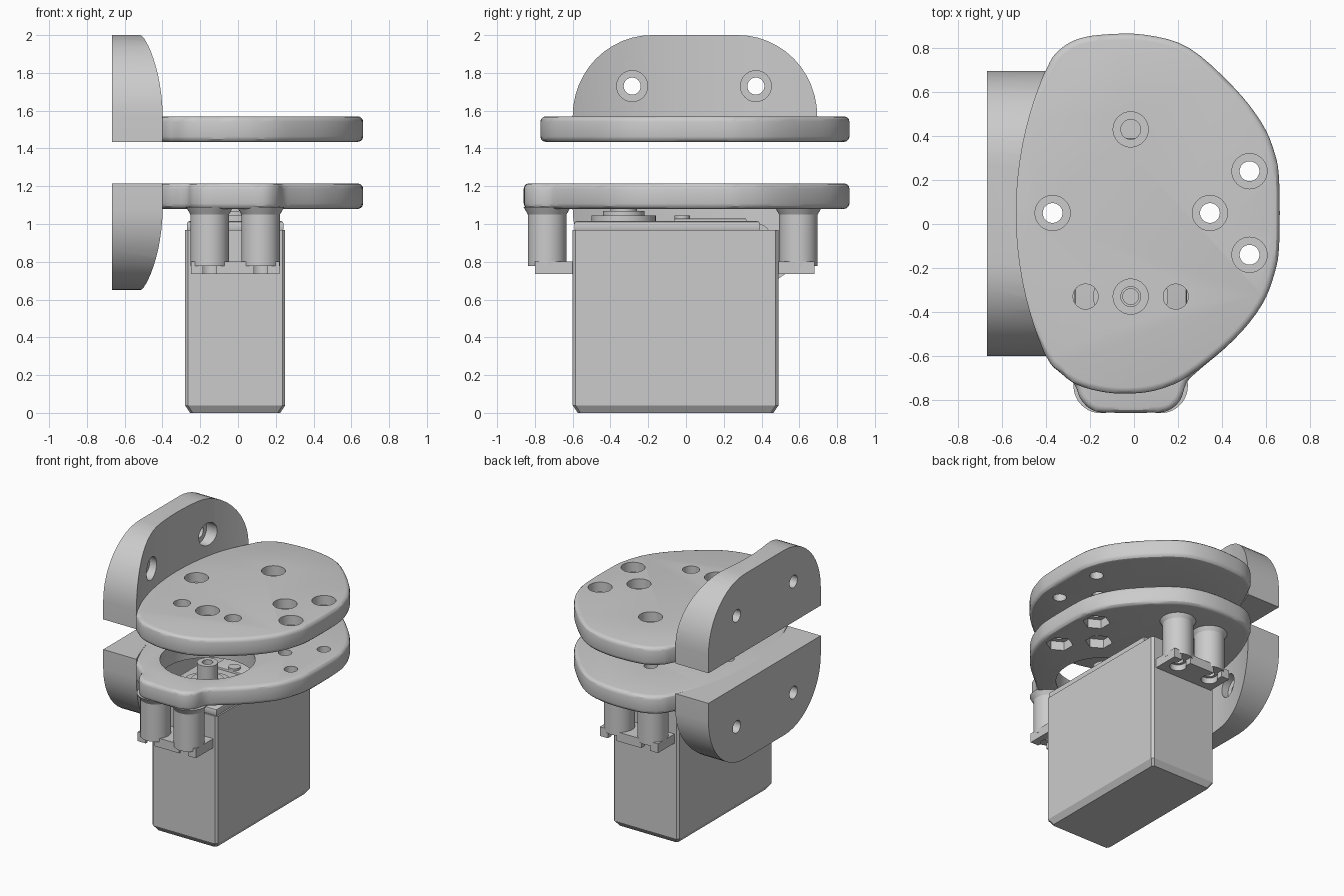
import bpy, bmesh
from math import pi, cos, sin, radians
from mathutils import Vector, Matrix

if "Cube" in bpy.data.objects:
    bpy.data.objects.remove(bpy.data.objects["Cube"])

CX = -0.015                       # x of the motor centre line
SHAFT_Y = -0.33


def finish(name, bm):
    bmesh.ops.recalc_face_normals(bm, faces=bm.faces)
    me = bpy.data.meshes.new(name)
    bm.to_mesh(me)
    bm.free()
    ob = bpy.data.objects.new(name, me)
    bpy.context.collection.objects.link(ob)
    return ob


def prism(name, pts, bevel=0.0, segs=3):
    """Extrude a closed loop, given as (bottom point, top point) pairs."""
    bm = bmesh.new()
    a = [bm.verts.new(p) for p, q in pts]
    b = [bm.verts.new(q) for p, q in pts]
    caps = [bm.faces.new(a[::-1]), bm.faces.new(b)]
    n = len(pts)
    for i in range(n):
        j = (i + 1) % n
        bm.faces.new((a[i], a[j], b[j], b[i]))
    bmesh.ops.recalc_face_normals(bm, faces=bm.faces)
    if bevel:
        edges = list({e for f in caps for e in f.edges})
        bmesh.ops.bevel(bm, geom=edges, offset=bevel, segments=segs,
                        profile=0.5, affect='EDGES')
    return finish(name, bm)


def flat(outline, z0, z1):
    return [((x, y, z0), (x, y, z1)) for x, y in outline]


def cylinder(name, x, y, z0, z1, r, n=32, r_top=None, axis='Z'):
    """Along z, or along x when axis is X (then x,y mean y,z)."""
    bm = bmesh.new()
    bmesh.ops.create_cone(bm, cap_ends=True, segments=n, radius1=r,
                          radius2=r if r_top is None else r_top, depth=z1 - z0)
    m = (z0 + z1) / 2
    if axis == 'X':
        mat = Matrix.Translation((m, x, y)) @ Matrix.Rotation(pi / 2, 4, 'Y')
    else:
        mat = Matrix.Translation((x, y, m))
    bmesh.ops.transform(bm, matrix=mat, verts=bm.verts)
    return finish(name, bm)


def box(name, x0, x1, y0, y1, z0, z1, bevel=0.0, segs=2):
    return prism(name, flat([(x0, y0), (x1, y0), (x1, y1), (x0, y1)], z0, z1), bevel, segs)


def cut(ob, cutter):
    cutter.hide_render = True
    mod = ob.modifiers.new("cut", 'BOOLEAN')
    mod.operation, mod.solver, mod.object = 'DIFFERENCE', 'EXACT', cutter
    bpy.context.view_layer.objects.active = ob
    bpy.ops.object.modifier_apply(modifier=mod.name)
    bpy.data.objects.remove(cutter)


def smooth_loop(pts, steps=4):
    """Closed Catmull-Rom curve through the points."""
    out, n = [], len(pts)
    P = [Vector(p) for p in pts]
    for i in range(n):
        a, b, c, d = (P[(i + k) % n] for k in (-1, 0, 1, 2))
        for s in range(steps):
            t = s / steps
            v = 0.5 * (2 * b + (c - a) * t + (2 * a - 5 * b + 4 * c - d) * t * t
                       + (3 * b - a - 3 * c + d) * t ** 3)
            out.append((v.x, v.y))
    return out


# Plate outlines: shared sides, plain or tabbed front edge
right = [(-0.15, 0.86), (0.05, 0.86), (0.25, 0.80), (0.45, 0.625), (0.58, 0.46), (0.64, 0.32),
         (0.66, 0.19), (0.66, -0.09), (0.64, -0.22), (0.58, -0.37), (0.45, -0.53)]
left = [(-0.40, -0.60), (-0.53, -0.30), (-0.575, 0.05), (-0.53, 0.40), (-0.40, 0.70),
        (-0.35, 0.78), (-0.27, 0.835)]
plain = [(0.25, -0.69), (0.12, -0.75), (0, -0.77), (-0.13, -0.765), (-0.26, -0.73), (-0.34, -0.67)]
tabbed = [(0.30, -0.66), (0.24, -0.72), (0.21, -0.80), (0.15, -0.85), (0.05, -0.858),
          (-0.08, -0.858), (-0.18, -0.85), (-0.24, -0.80), (-0.27, -0.73), (-0.33, -0.68)]
screws = [(CX, 0.43), (-0.37, 0.05), (0.345, 0.05), (0.525, 0.24), (0.525, -0.14)]

# Upper plate with counterbored screw holes
upper = prism("upper_plate", flat(smooth_loop(right + plain + left), 1.435, 1.57), 0.028)
for x, y in screws + [(CX, SHAFT_Y)]:
    cut(upper, cylinder("cutter", x, y, 1.3, 1.7, 0.045))
    cut(upper, cylinder("cutter", x, y, 1.50, 1.7, 0.08))
for s in (-1, 1):
    cut(upper, cylinder("cutter", CX + s * 0.205, SHAFT_Y, 1.3, 1.7, 0.057))

# Lower plate with shaft opening and hexagonal nut pockets
lower = prism("lower_plate", flat(smooth_loop(right + tabbed + left), 1.08, 1.215), 0.028)
cut(lower, cylinder("cutter", CX, SHAFT_Y, 0.9, 1.4, 0.315, 64))
for x, y in screws:
    cut(lower, cylinder("cutter", x, y, 0.9, 1.4, 0.045))
    cut(lower, cylinder("cutter", x, y, 1.0, 1.145, 0.09, 6))


# Mounting walls: rounded slab hollowed by a large cylinder
def wall(name, z0, d):
    prof = [(-0.60, 0), (0.695, 0)]
    arc = [(i * pi / 2) / 12 for i in range(13)]
    prof += [(0.275 + 0.42 * cos(a), 0.135 + 0.43 * sin(a)) for a in arc]
    prof += [(-0.18 - 0.42 * sin(a), 0.135 + 0.43 * cos(a)) for a in arc]
    ob = prism(name, [((-0.668, y, z0 + d * h), (-0.395, y, z0 + d * h)) for y, h in prof])
    cut(ob, cylinder("cutter", -0.535 + 1.63, 0.05, 0.3, 2.4, 1.63, 160))
    for y in (-0.285, 0.37):
        z = z0 + d * 0.295
        cut(ob, cylinder("cutter", y, z, -0.8, -0.3, 0.045, axis='X'))
        cut(ob, cylinder("cutter", y, z, -0.57, -0.3, 0.082, axis='X'))


wall("upper_wall", 1.435, 1)
wall("lower_wall", 1.215, -1)

# Motor case: narrow rounded corners, chamfered base
c = 0.015
case_loop = [(-0.28 + c, -0.60), (0.25 - c, -0.60), (0.25, -0.60 + c), (0.25, 0.49 - c),
             (0.25 - c, 0.49), (-0.28 + c, 0.49), (-0.28, 0.49 - c), (-0.28, -0.60 + c)]
prism("motor_case", flat(case_loop, 0.04, 0.968))
prism("motor_base", [((CX + (x - CX) * 0.90, -0.055 + (y + 0.055) * 0.95, 0), (x, y, 0.04))
                     for x, y in case_loop])

# Motor top: raised cover, gear boss and output shaft
box("motor_cover", -0.27, 0.24, -0.59, 0.39, 0.96, 1.015, 0.012)
box("motor_cover_step", -0.16, 0.13, -0.06, 0.32, 1.0, 1.03, 0.008)
cylinder("cover_pin", CX, -0.02, 1.0, 1.045, 0.04)
cylinder("gear_boss", CX, SHAFT_Y, 1.0, 1.045, 0.17, 48)
cylinder("gear_collar", CX, SHAFT_Y, 1.03, 1.07, 0.11, 40)
shaft = cylinder("output_shaft", CX, SHAFT_Y, 1.05, 1.195, 0.07)
cut(shaft, cylinder("cutter", CX, SHAFT_Y, 1.1, 1.3, 0.036))

# Motor ears and the flared screw posts above them, front and back
for tag, side, y_in, y_out, y_post in (("front", -1, -0.58, -0.80, -0.735),
                                       ("back", 1, 0.47, 0.68, 0.595)):
    ear = box(tag + "_ear", -0.25, 0.22, min(y_in, y_out), max(y_in, y_out), 0.735, 0.802)
    for s in (-1, 1):
        x = CX + s * 0.135
        cut(ear, cylinder("cutter", x, y_post, 0.6, 0.9, 0.055))
        ys = sorted((y_post, y_out + side * 0.1))
        cut(ear, box("cutter", x - 0.035, x + 0.035, ys[0], ys[1], 0.6, 0.9))
        post = cylinder(tag + "_post", x, y_post, 0.778, 1.10, 0.102, 40)
        cut(post, cylinder("cutter", x, y_post, 0.7, 1.0, 0.036))
        cylinder(tag + "_post_flare", x, y_post, 1.05, 1.09, 0.102, 40, 0.125)

# Smooth shading with sharp edges kept
for ob in bpy.context.scene.objects:
    ob.select_set(True)
    bpy.context.view_layer.objects.active = ob
bpy.ops.object.shade_smooth_by_angle(angle=radians(30))
